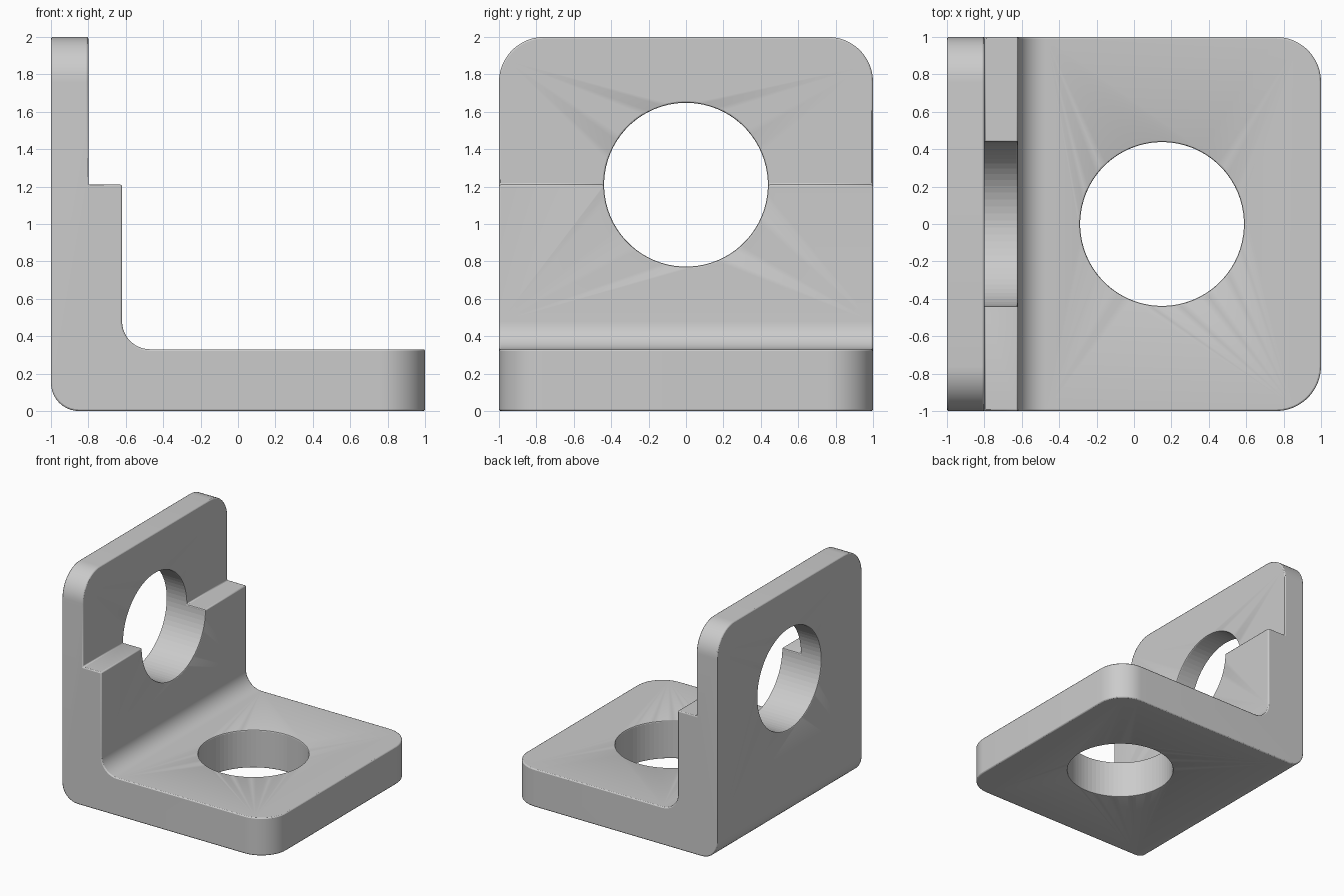
import bpy, bmesh, math
from mathutils import Matrix

if "Cube" in bpy.data.objects:
    bpy.data.objects.remove(bpy.data.objects["Cube"])


def bevel_where(bm, test, radius, segments=10):
    """Round the edges whose two end points both pass the test."""
    edges = [e for e in bm.edges if all(test(v.co) for v in e.verts)]
    bmesh.ops.bevel(bm, geom=edges, offset=radius, segments=segments,
                    profile=0.5, affect='EDGES', clamp_overlap=False)


def near(a, b):
    return abs(a - b) < 1e-4


def add_object(name, bm):
    mesh = bpy.data.meshes.new(name)
    bmesh.ops.recalc_face_normals(bm, faces=bm.faces)
    bm.to_mesh(mesh)
    bm.free()
    obj = bpy.data.objects.new(name, mesh)
    bpy.context.collection.objects.link(obj)
    return obj


def hole_cutter(name, location, axis, radius=0.438, depth=1.0, sides=72):
    bm = bmesh.new()
    turn = Matrix.Rotation(math.pi / 2, 4, 'Y') if axis == 'X' else Matrix()
    spin = Matrix.Rotation(math.pi / sides, 4, 'Z')
    bmesh.ops.create_cone(bm, cap_ends=True, segments=sides, radius1=radius,
                          radius2=radius, depth=depth,
                          matrix=Matrix.Translation(location) @ turn @ spin)
    obj = add_object(name, bm)
    obj.hide_render = True
    obj.hide_set(True)
    return obj


# Bracket: stepped L profile extruded along y
profile = [(-1, 0), (1, 0), (1, 0.33), (-0.62, 0.33),
           (-0.62, 1.21), (-0.8, 1.21), (-0.8, 2), (-1, 2)]
bm = bmesh.new()
face = bm.faces.new([bm.verts.new((x, -1, z)) for x, z in profile])
side = bmesh.ops.extrude_face_region(bm, geom=[face])
bmesh.ops.translate(bm, vec=(0, 2, 0),
                    verts=[g for g in side['geom'] if isinstance(g, bmesh.types.BMVert)])

# Heel and inner fillets
bevel_where(bm, lambda c: near(c.x, -1) and near(c.z, 0), 0.15)
bevel_where(bm, lambda c: near(c.x, -0.62) and near(c.z, 0.33), 0.15)
# Rounded outer corners of the base and of the wall
for s in (-1, 1):
    bevel_where(bm, lambda c: near(c.x, 1) and near(c.y, s), 0.24, 12)
    bevel_where(bm, lambda c: near(c.z, 2) and near(c.y, s), 0.24, 12)
bracket = add_object("angle_bracket", bm)

# Round holes through the base and the wall
for cutter in (hole_cutter("base_hole_cutter", (0.15, 0, 0.2), 'Z'),
               hole_cutter("wall_hole_cutter", (-0.8, 0, 1.21), 'X')):
    cut = bracket.modifiers.new(cutter.name, 'BOOLEAN')
    cut.operation = 'DIFFERENCE'
    cut.solver = 'EXACT'
    cut.object = cutter

# Slightly softened edges
soft = bracket.modifiers.new("soft_edges", 'BEVEL')
soft.width = 0.009
soft.segments = 2
soft.limit_method = 'ANGLE'
soft.angle_limit = math.radians(40)
soft.use_clamp_overlap = False

bpy.context.view_layer.objects.active = bracket
bracket.select_set(True)
bpy.ops.object.shade_smooth_by_angle(angle=math.radians(35))
